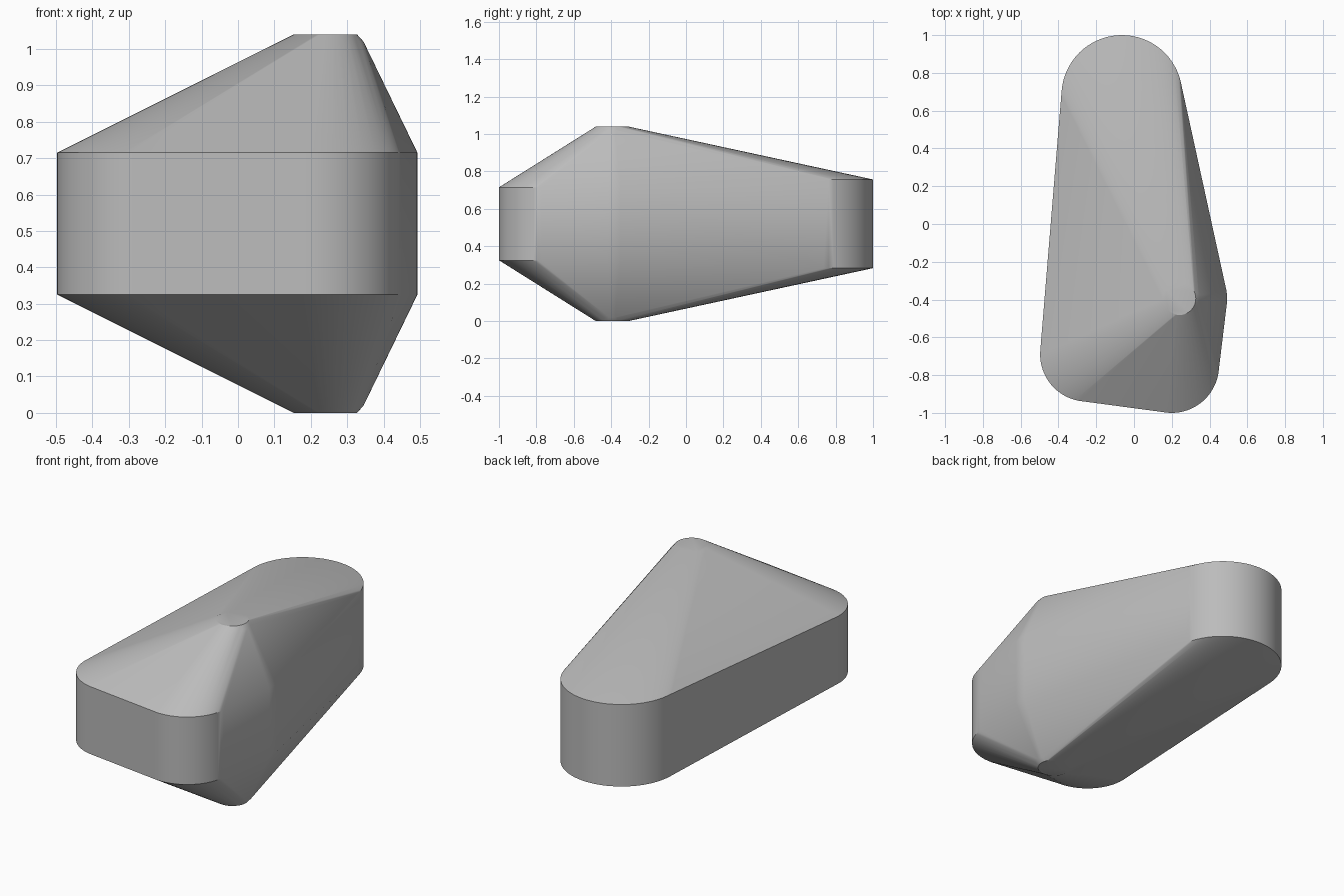
import bpy, bmesh, math

cube = bpy.data.objects.get("Cube")
if cube:
    bpy.data.objects.remove(cube)

MID = 0.52      # mirror height of the body
SEGMENTS = 72

grey = bpy.data.materials.new("plain_grey")
grey.use_nodes = True
colour = (0.5, 0.5, 0.5, 1)
grey.diffuse_color = colour
grey.node_tree.nodes["Principled BSDF"].inputs["Base Color"].default_value = colour

bm = bmesh.new()


def ring_pair(x, y, radius, half_height):
    """Two matching rings, above and below the middle height."""
    for i in range(SEGMENTS):
        a = math.tau * i / SEGMENTS
        for side in (-1, 1):
            bm.verts.new((x + radius * math.cos(a), y + radius * math.sin(a),
                          MID + side * half_height))


# upright pegs that the skin is stretched over
ring_pair(-0.064, 0.68, 0.32, 0.237)      # rounded back end
ring_pair(-0.247, -0.69, 0.25, 0.195)     # front right corner
ring_pair(0.2, -0.75, 0.25, 0.195)        # front left corner
ring_pair(0.243, -0.395, 0.25, 0.195)     # left side bulge
ring_pair(0.24, -0.395, 0.105, 0.5)       # tall peg
ring_pair(0.24, -0.395, 0.087, MID)       # its bevelled tips

# convex skin around all the pegs
hull = bmesh.ops.convex_hull(bm, input=bm.verts[:], use_existing_faces=False)
spare = {g for g in hull["geom_interior"] + hull["geom_unused"]
         if isinstance(g, bmesh.types.BMVert)}
bmesh.ops.delete(bm, geom=list(spare), context="VERTS")
bmesh.ops.dissolve_limit(bm, angle_limit=math.radians(0.3),
                         verts=bm.verts[:], edges=bm.edges[:])
bmesh.ops.recalc_face_normals(bm, faces=bm.faces[:])

mesh = bpy.data.meshes.new("hull_body")
bm.to_mesh(mesh)
bm.free()
mesh.materials.append(grey)
body = bpy.data.objects.new("hull_body", mesh)
bpy.context.collection.objects.link(body)

# smooth sides with crisp rims
bpy.ops.object.select_all(action="DESELECT")
body.select_set(True)
bpy.context.view_layer.objects.active = body
bpy.ops.object.shade_smooth_by_angle(angle=math.radians(30))
